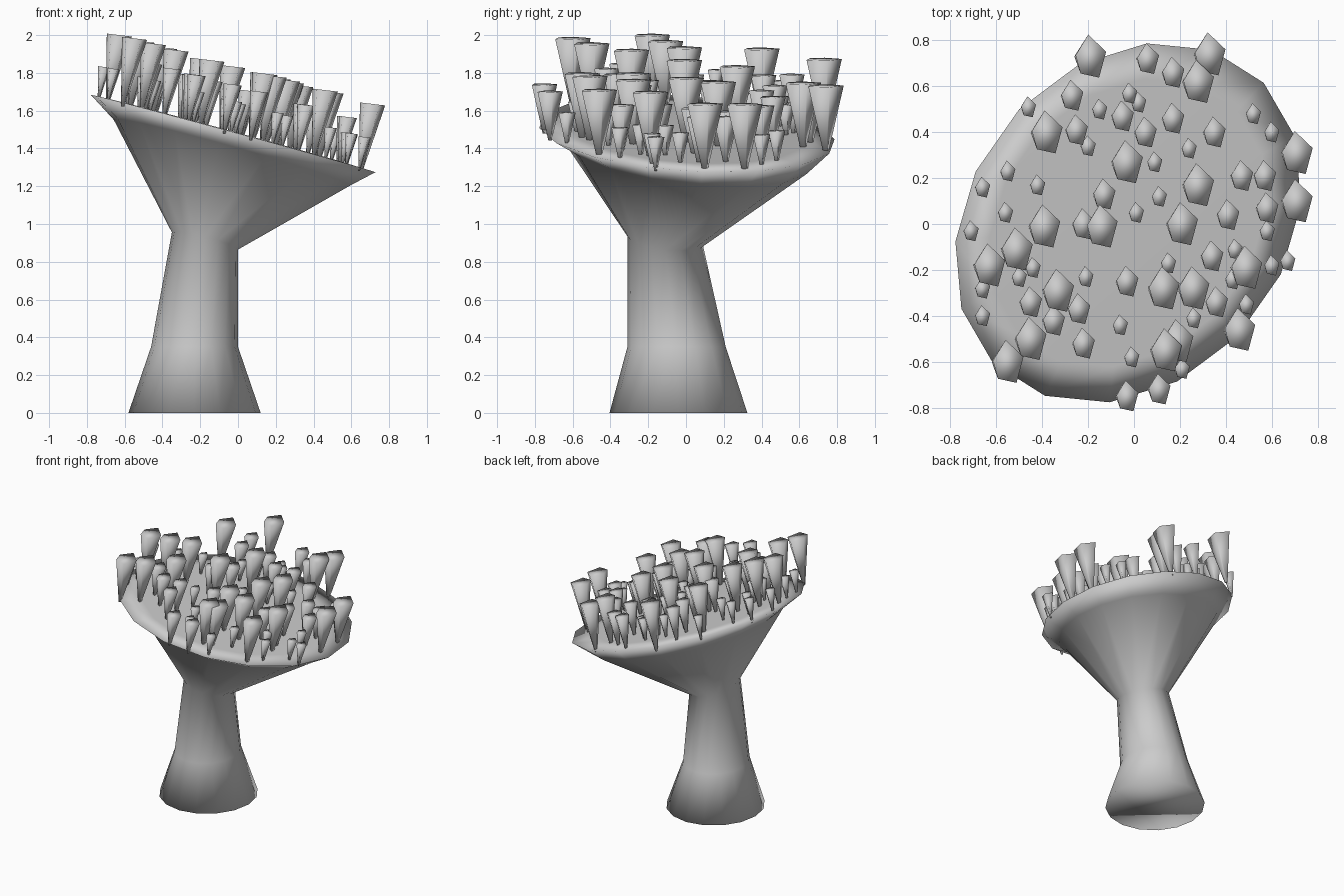
import bpy, bmesh
from math import sin, cos, radians, tau

if "Cube" in bpy.data.objects:
    bpy.data.objects.remove(bpy.data.objects["Cube"])

SIDES = 16
SLOPE_X, SLOPE_Y = -0.27, -0.01


def cap_height(x, y):
    return 1.472 + SLOPE_X * x + SLOPE_Y * y


def ring(cx, cy, z, rx, ry, rot=0.0, tilt_x=0.0, tilt_y=0.0):
    """Tilted, rotated ellipse of points."""
    a, pts = radians(rot), []
    for k in range(SIDES):
        t = tau * k / SIDES - a
        u, v = rx * cos(t), ry * sin(t)
        dx, dy = u * cos(a) - v * sin(a), u * sin(a) + v * cos(a)
        pts.append((cx + dx, cy + dy, z + tilt_x * dx + tilt_y * dy))
    return pts


def add_loft(bm, rings):
    """Skin a stack of rings and close both ends."""
    loops = [[bm.verts.new(p) for p in r] for r in rings]
    n = len(loops[0])
    for lo, hi in zip(loops, loops[1:]):
        for i in range(n):
            j = (i + 1) % n
            bm.faces.new((lo[i], lo[j], hi[j], hi[i]))
    bm.faces.new(loops[0][::-1])
    bm.faces.new(loops[-1])


def finish(bm, name):
    bmesh.ops.recalc_face_normals(bm, faces=bm.faces)
    for f in bm.faces:
        f.smooth = True
    mesh = bpy.data.meshes.new(name)
    bm.to_mesh(mesh)
    bm.free()
    obj = bpy.data.objects.new(name, mesh)
    bpy.context.collection.objects.link(obj)
    return obj


# Flared stalk and slanted cap
bm = bmesh.new()
mid = cap_height(-0.025, 0.005)
add_loft(bm, [
    ring(-0.23, -0.04, 0.0, 0.35, 0.365),
    ring(-0.23, -0.05, 0.35, 0.23, 0.26),
    ring(-0.175, -0.11, 0.91, 0.175, 0.20, 0, -0.26, -0.12),
    ring(-0.03, 0.01, mid - 0.10, 0.71, 0.57, 50, SLOPE_X, -0.05),
    ring(-0.025, 0.005, mid, 0.85, 0.685, 50, SLOPE_X, SLOPE_Y),
    ring(-0.025, 0.005, mid + 0.005, 0.68, 0.55, 50, SLOPE_X, SLOPE_Y),
])
finish(bm, "stalk_and_cap")

# Five-sided spikes, thin at the root, grouped by half width of the tip
PENTAGON = [(-0.1, 1), (0.72, 0.22), (0.4, -0.97), (-0.45, -0.78), (-0.68, 0.05)]
LARGE = [(-.19, .73), (.28, .62), (.33, .74), (-.38, .40), (-.03, .27), (.28, .17),
         (.71, .31), (.71, .10), (-.39, -.01), (-.14, -.01), (.21, 0), (-.63, -.18),
         (-.51, -.11), (-.33, -.29), (.13, -.28), (.26, -.28), (-.45, -.50),
         (-.55, -.60), (.49, -.19), (.46, -.46), (.14, -.55), (.19, -.51)]
MEDIUM = [(-.27, .56), (-.25, .41), (-.05, .47), (.05, .40), (.06, .72), (.17, .66),
          (.17, .46), (.35, .40), (-.22, 0), (.41, .04), (.34, -.14), (-.03, -.25),
          (-.45, -.34), (-.35, -.42), (-.24, -.37), (-.22, -.52), (-.03, -.75),
          (.11, -.72), (-.13, .13), (.47, .21), (.57, .21), (.36, -.34), (.58, .07)]
SMALL = [(-.46, .51), (-.55, .23), (-.66, .16), (-.56, .05), (-.42, .17), (-.71, -.03),
         (-.66, -.28), (-.66, -.40), (-.50, -.23), (-.44, -.19), (-.21, -.23),
         (-.06, -.44), (-.01, -.58), (.01, .05), (.11, .12), (.09, .27), (.24, .33),
         (-.15, .50), (-.02, .57), (.02, .53), (-.20, .34), (.52, .48), (.60, .40),
         (.58, -.03), (.67, -.16), (.60, -.18), (.15, -.17), (.44, -.11), (.43, -.24),
         (.26, -.41), (.49, -.35), (.21, -.63)]

bm = bmesh.new()
for size, height, places in ((0.095, 0.34, LARGE), (0.068, 0.24, MEDIUM),
                             (0.046, 0.16, SMALL)):
    for x, y in places:
        bx = x - 0.18 * height
        bz = cap_height(bx, y)
        root = [(bx + 0.13 * size * px, y + 0.13 * size * py, bz - 0.02)
                for px, py in PENTAGON]
        tip = [(x + size * px, y + size * py, bz + height - 0.12 * size * px)
               for px, py in PENTAGON]
        add_loft(bm, [root, tip])
finish(bm, "spikes")
